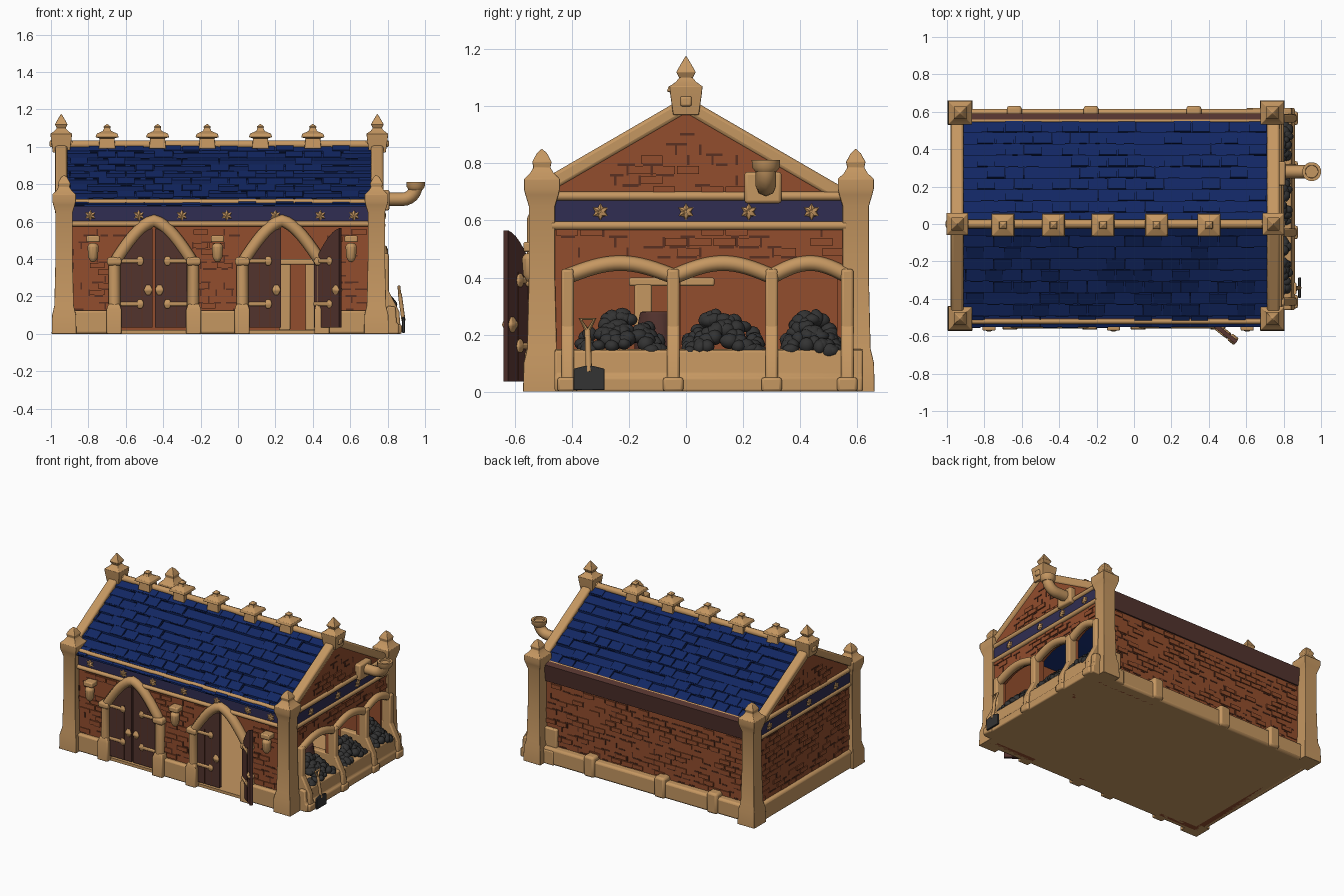
import bpy, bmesh, math, random
from mathutils import Matrix, Vector

random.seed(4)
if "Cube" in bpy.data.objects:
    bpy.data.objects.remove(bpy.data.objects["Cube"])


def material(name, *rgb):
    m = bpy.data.materials.new(name)
    m.use_nodes = True
    m.diffuse_color = (*rgb, 1)
    m.node_tree.nodes["Principled BSDF"].inputs["Base Color"].default_value = (*rgb, 1)
    return m


STONE = material("tan stone", .56, .31, .12)
BRICK = material("red brick", .29, .075, .026)
MORTAR = material("dark brick", .10, .03, .015)
SLATE = material("blue slate", .006, .02, .125)
GAP = material("dark slate", .003, .008, .045)
BAND = material("violet frieze", .03, .027, .085)
WOOD = material("brown wood", .085, .033, .027)
COAL = material("coal grey", .033, .033, .033)


def finish(name, bm, mats, bevel=0.0, angle=35):
    bmesh.ops.recalc_face_normals(bm, faces=bm.faces)
    me = bpy.data.meshes.new(name)
    bm.to_mesh(me)
    bm.free()
    for m in mats:
        me.materials.append(m)
    ob = bpy.data.objects.new(name, me)
    bpy.context.collection.objects.link(ob)
    if bevel:
        mod = ob.modifiers.new("soft edges", 'BEVEL')
        mod.width, mod.segments = bevel, 2
    bpy.ops.object.select_all(action='DESELECT')
    ob.select_set(True)
    bpy.context.view_layer.objects.active = ob
    bpy.ops.object.shade_smooth_by_angle(angle=math.radians(angle))
    return ob


def prism(name, pts, axis, a, b, mat, bevel=0.0):
    """Outline in (y, z) pushed along x, or in (x, z) pushed along y."""
    bm = bmesh.new()
    put = (lambda p, d: (d, *p)) if axis == 'x' else (lambda p, d: (p[0], d, p[1]))
    ends = [[bm.verts.new(put(p, d)) for p in pts] for d in (a, b)]
    for ring in ends:
        bm.faces.new(ring)
    for i in range(len(pts)):
        j = (i + 1) % len(pts)
        bm.faces.new((ends[0][i], ends[0][j], ends[1][j], ends[1][i]))
    return finish(name, bm, [mat], bevel)


def box(name, x0, x1, y0, y1, z0, z1, mat, bevel=.007):
    return prism(name, [(x0, z0), (x1, z0), (x1, z1), (x0, z1)], 'y', y0, y1, mat, bevel)


def turned(name, profile, x, y, mat=STONE, sides=4, bevel=.006):
    """Stack of (half width, height) rings; four sides give a square post."""
    bm = bmesh.new()
    k = 1 / math.cos(math.pi / sides)
    rings = []
    for r, z in profile:
        rings.append([bm.verts.new((x + r * k * math.cos(t), y + r * k * math.sin(t), z))
                      for t in [(i + .5) * math.tau / sides for i in range(sides)]])
    for lo, hi in zip(rings, rings[1:]):
        for i in range(sides):
            j = (i + 1) % sides
            bm.faces.new((lo[i], lo[j], hi[j], hi[i]))
    bm.faces.new(rings[0])
    bm.faces.new(rings[-1])
    return finish(name, bm, [mat], bevel)


def tube(name, pts, r, mat=STONE):
    cu = bpy.data.curves.new(name, 'CURVE')
    cu.dimensions, cu.bevel_depth, cu.bevel_resolution, cu.use_fill_caps = '3D', r, 2, True
    sp = cu.splines.new('POLY')
    sp.points.add(len(pts) - 1)
    for q, p in zip(sp.points, pts):
        q.co = (*p, 1)
    cu.materials.append(mat)
    ob = bpy.data.objects.new(name, cu)
    bpy.context.collection.objects.link(ob)
    bpy.ops.object.select_all(action='DESELECT')
    ob.select_set(True)
    bpy.context.view_layer.objects.active = ob
    bpy.ops.object.convert(target='MESH')
    bpy.ops.object.shade_smooth_by_angle(angle=math.radians(50))


def arch(c, half, spring, rise, point=.2, n=8):
    out = []
    for i in range(-n, n + 1):
        t = 1 - abs(i) / n
        out.append((c + half * i / n, spring + rise * ((1 - point) * math.sin(t * math.pi / 2) + point * t)))
    return out


def courses(name, origin, u, v, size, inside, mats, w=.085, h=.036):
    """Scattered raised blocks and dark joints laid in running bond."""
    u, v = Vector(u), Vector(v)
    M = Matrix.Translation(origin) @ Matrix((u, v, u.cross(v))).transposed().to_4x4()
    bm = bmesh.new()

    def plate(a, b, c, d, t, slot):
        if not all(inside(p, q) for p in (a, c) for q in (b, d)):
            return
        S = Matrix.Translation(((a + c) / 2, (b + d) / 2, 0)) @ Matrix.Diagonal((c - a, d - b, 2 * t, 1))
        vs = bmesh.ops.create_cube(bm, size=1, matrix=M @ S)["verts"]
        for f in {f for p in vs for f in p.link_faces}:
            f.material_index = slot
    for row in range(int(size[1] / h)):
        b = row * h
        a = (row % 2) * w / 2
        while a + w < size[0]:
            if random.random() < .5:
                plate(a + .004, b + .005, a + w - .004, b + h - .003, random.uniform(.004, .009), 0)
            if random.random() < .45:
                plate(a + random.uniform(0, w / 3), b - .004, a + w * random.uniform(.6, 1), b + .005, .003, 1)
            if random.random() < .25:
                plate(a - .004, b, a + .004, b + h, .003, 1)
            a += w
    finish(name, bm, mats)


# Main walls with door and bin openings
DOORS, HALF = (-.45, .235), .185
BAYS = ((-.23, .165), (.13, .15), (.435, .115))
SLOPE = .58
outline = [(-.93, 0)]
for c in DOORS:
    outline += [(c - HALF, 0)] + arch(c, HALF, .38, .2) + [(c + HALF, 0)]
prism("front_wall", outline + [(.74, 0), (.74, .71), (-.93, .71)], 'y', -.51, -.47, BRICK)
box("back_wall", -.93, .74, .53, .565, 0, .68, BRICK, 0)
gable = [(.57, 0), (.57, .67), (0, .99), (-.5, .70)]
prism("left_end_wall", gable + [(-.5, 0)], 'x', -.95, -.91, BRICK)
outline = [(-.5, 0)]
for c, r in BAYS:
    outline += [(c - r, 0)] + arch(c, r, .40, .045, 0) + [(c + r, 0)]
prism("right_end_wall", outline + gable, 'x', .73, .77, BRICK)
box("floor", -.95, .80, -.53, .6, 0, .02, STONE, 0)

# Brickwork relief
mats = [BRICK, MORTAR]
courses("front_bricks", (-.88, -.51, .13), (1, 0, 0), (0, 0, 1), (1.58, .46),
        lambda a, b: all(abs(a - .88 - c) > .2 or b > .5 - max(0, abs(a - .88 - c) - .02) for c in DOORS), mats)
courses("back_bricks", (.70, .565, .12), (-1, 0, 0), (0, 0, 1), (1.6, .45), lambda a, b: True, mats)
courses("right_bricks", (.77, -.46, .47), (0, 1, 0), (0, 0, 1), (1.02, .5),
        lambda a, b: b < .11 or (b > .22 and b + .47 < .94 - SLOPE * abs(a - .46)), mats)
courses("left_bricks", (-.95, .56, .12), (0, -1, 0), (0, 0, 1), (1.04, .84),
        lambda a, b: b < .46 or (b > .57 and b + .12 < .94 - SLOPE * abs(a - .56)), mats)

# Slate roof with stepped courses
N, EAVE = 9, .55
up = []
for i in range(N):
    y = EAVE * (1 - i / N)
    up += [(y, 1 - SLOPE * y), (y, 1.012 - SLOPE * y)]
roof = [(-y, z) for y, z in up] + [(0, 1.01)] + up[::-1] + [(.5, .69), (0, .97), (-.5, .69)]
prism("roof", roof, 'x', -.92, .73, SLATE)
run = math.hypot(1, SLOPE)
for side, name in ((1, "front_slates"), (-1, "back_slates")):
    courses(name, (-.9 * side - (.19 if side < 0 else 0), -EAVE * side, 1.008 - SLOPE * EAVE), (side, 0, 0),
            (0, side / run, SLOPE / run), (1.6, EAVE * run), lambda a, b: True, [SLATE, GAP], .1, EAVE * run / N)
prism("back_eave_board", [(.56, .56), (.575, .56), (.59, .68), (.55, .70)], 'x', -.88, .70, WOOD)

# Gable copings, ridge, vents and finials
for x, tag in ((-.945, "left"), (.745, "right")):
    line = [(-.51, 1.035 - SLOPE * .51), (0, 1.035), (.6, 1.035 - SLOPE * .6)]
    prism(tag + "_coping", line + [(y, z - .06) for y, z in line[::-1]], 'x', x - .033, x + .033, STONE, .012)
    turned(tag + "_gable_finial", [(.045, .97), (.055, 1.04), (.058, 1.07), (.036, 1.085), (.024, 1.1),
                                   (.034, 1.12), (.02, 1.145), (.002, 1.175)], x, 0)
    box(tag + "_gable_boss", x - .062, x + .062, -.02, .02, 1.0, 1.035, STONE)
tube("ridge_roll", [(-.94, 0, 1.012), (.74, 0, 1.012)], .023)
for x in (-.70, -.43, -.165, .12, .40):
    turned("ridge_vent", [(.045, .99), (.04, 1.045), (.062, 1.052), (.056, 1.07), (.022, 1.085), (.016, 1.1),
                          (.02, 1.108), (.002, 1.122)], x, -.005)

# Corner pillars
for x in (-.93, .74):
    for y in (-.505, .595):
        turned("corner_pillar", [(.066, 0), (.064, .10), (.052, .15), (.046, .4), (.046, .65), (.058, .69),
                                 (.063, .71), (.063, .745), (.042, .765), (.03, .785), (.034, .805),
                                 (.018, .835), (.002, .85)], x, y, bevel=.01)

# Plinth courses and buttress stones
for a, b in ((-.88, -.67), (-.22, .02), (.45, .70)):
    box("front_plinth", a, b, -.54, -.5, 0, .125, STONE, .012)
box("back_plinth", -.9, .72, .55, .615, 0, .115, STONE, .015)
box("left_plinth", -.98, -.94, -.47, .57, 0, .125, STONE, .015)
for x in (-.64, -.23, .32):
    box("back_buttress", x - .04, x + .04, .55, .632, 0, .145, STONE, .015)

# Friezes, rails and studs
box("front_frieze", -.9, .71, -.517, -.5, .595, .68, BAND, 0)
for x, tag in ((.768, "right"), (-.957, "left")):
    box(tag + "_frieze", x, x + .009, -.47, .56, .59, .67, BAND, 0)
    for z in (.582, .685):
        tube(tag + "_rail", [(x + .006, -.47, z), (x + .006, .56, z)], .016)
for z in (.588, .705):
    tube("front_rail", [(-.9, -.52, z), (.72, -.52, z)], .015)
tube("back_gutter", [(-.9, .552, .69), (.72, .552, .69)], .009)
spots = [(x, -.52, .633) for x in (-.79, -.53, -.3, -.06, .2, .44, .62)]
spots += [(x, y, .63) for x in (.78, -.96) for y in (-.3, 0, .22, .44)]
bm = bmesh.new()
for p in spots:
    for k in range(3):
        turn = Matrix.Rotation(k * math.pi / 3, 4, 'Y' if p[1] == -.52 else 'X')
        bmesh.ops.create_icosphere(bm, subdivisions=1, radius=1, matrix=Matrix.Translation(p) @ turn
                                   @ Matrix.Diagonal((.012, .012, .03, 1)))
finish("frieze_studs", bm, [STONE])


# Pointed door frames and leaves
def door_leaf(name, x, side, angle=0):
    M = Matrix.Translation((x, -.525, 0)) @ Matrix.Rotation(math.radians(angle), 4, 'Z')
    w = .172
    top = [(side * (p + w), z) for p, z in arch(0, w, .38, .185)[:9]]
    parts = [prism(name, [(0, .035)] + top + [(side * w, .035)], 'y', -.01, .012, WOOD)]
    for z in (.16, .39):
        a, b = sorted((0, side * .115))
        parts.append(box(name + "_strap", a, b, -.018, .02, z - .011, z + .011, STONE))
        parts.append(turned(name + "_strap_tip", [(.012, z - .025), (.02, z), (.012, z + .025)], side * .105, 0))
    parts.append(turned(name + "_handle", [(.01, .205), (.024, .235), (.01, .265)], side * (w - .024), 0))
    for i in (1, 2):
        parts.append(box(name + "_joint", side * w * i / 3 - .002, side * w * i / 3 + .002, -.012, .014,
                         .04, .42, MORTAR, 0))
    for p in parts:
        p.matrix_world = M


for c in DOORS:
    ring = [(c - .21, 0)] + arch(c, .21, .38, .225, .25) + [(c + .21, 0)]
    tube("door_frame", [(x, -.525, z) for x, z in ring], .033)
    for s in (-1, 1):
        turned("frame_foot", [(.04, 0), (.04, .13), (.03, .16)], c + s * .213, -.525)
        turned("frame_capital", [(.03, .365), (.038, .375), (.038, .4), (.03, .41)], c + s * .212, -.525)
    door_leaf("left_leaf", c - .178, 1)
    door_leaf("right_leaf", c + .178, -1, 0 if c < 0 else 142)

# Wall lamps
for x in (-.775, -.11, .605):
    turned("wall_lamp", [(.012, .385), (.026, .41), (.03, .47), (.018, .485)], x, -.545, sides=8)
    box("lamp_bracket", x - .035, x + .035, -.57, -.505, .49, .525, STONE)

# Coal bins: trough, posts, arches and coal heaps
prism("bin_trough", [(.60, 0), (.86, 0), (.86, .05), (.848, .06), (.842, .145), (.80, .15), (.78, .1), (.60, .1)],
      'y', -.46, .62, STONE, .008)
for y in (-.415, -.045, .30, .565):
    prism("bin_divider", [(.60, 0), (.872, 0), (.862, .12), (.80, .24), (.60, .24)], 'y', y - .022, y + .022, STONE, .008)
    box("bin_post", .745, .806, y - .022, y + .022, 0, .43, STONE, .01)
    box("bin_foot", .77, .876, y - .036, y + .036, 0, .05, STONE, .01)
bm = bmesh.new()
for c, r in BAYS:
    tube("bin_arch", [(.775, y, z) for y, z in arch(c, r + .018, .405, .045, 0)], .027)
    for i in range(60):
        a, t = random.uniform(-1, 1), random.random()
        z = .11 + .16 * (1 - abs(a) ** 2 * .6) * (1 - .7 * t)
        R = Matrix.Diagonal((random.uniform(.022, .034), random.uniform(.022, .034), random.uniform(.02, .03), 1))
        bmesh.ops.create_icosphere(bm, subdivisions=2, radius=1,
                                   matrix=Matrix.Translation((.70 + .125 * t, c + a * (r - .025), z)) @ R)
finish("coal_heaps", bm, [COAL])

# Flue pipe on the right gable
box("flue_plate", .76, .81, .205, .335, .66, .77, STONE, .01)
bend = [(.88 + .07 * math.sin(t), .28, .79 - .07 * math.cos(t)) for t in [i * math.pi / 12 for i in range(7)]]
tube("flue_pipe", [(.78, .28, .72)] + bend + [(.95, .28, .80)], .036)
turned("flue_collar", [(.036, .77), (.048, .785), (.05, .812), (.034, .812), (.03, .78)], .95, .28, sides=16, bevel=0)

# Shovel leaning on the bins
prism("shovel_blade", [(-.395, .005), (-.285, .005), (-.285, .08), (-.325, .09), (-.355, .09), (-.395, .08)],
      'x', .878, .892, COAL, .003)
tube("shovel_handle", [(.885, -.34, .07), (.865, -.345, .215)], .011)
tube("shovel_grip", [(.865, -.345, .21), (.86, -.37, .255), (.86, -.32, .255), (.865, -.345, .21)], .008)

# Workbench and barrel inside
box("bench_top", .22, .42, -.2, .1, .37, .4, STONE)
for x in (.25, .39):
    box("bench_leg", x - .03, x + .03, -.18, -.12, .02, .38, STONE)
turned("barrel", [(.06, .02), (.08, .12), (.08, .18), (.06, .28)], .58, -.1, WOOD, 12)
